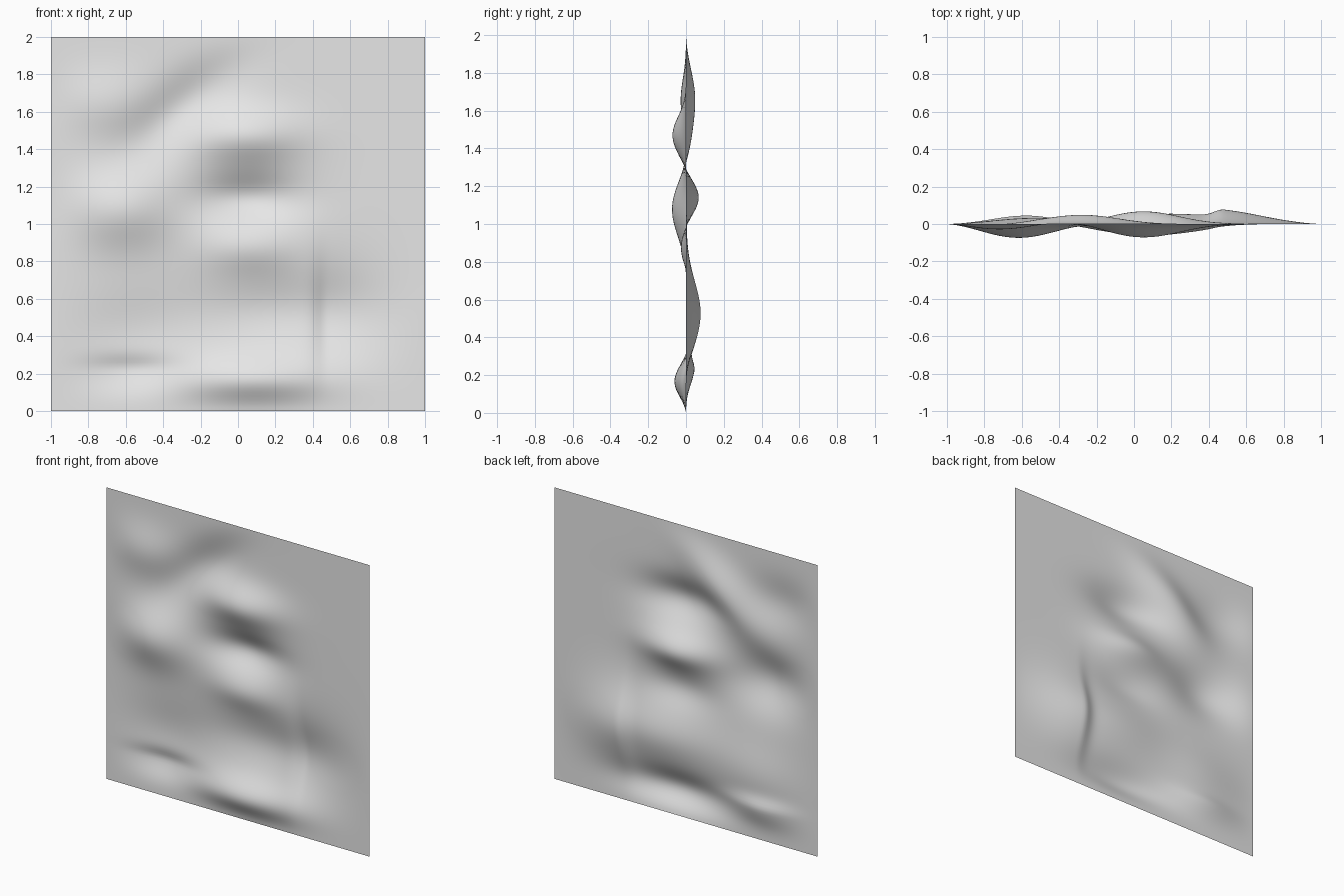
import bpy
import bmesh
from math import sin, cos, exp, tanh, radians

if "Cube" in bpy.data.objects:
    bpy.data.objects.remove(bpy.data.objects["Cube"], do_unlink=True)


def material(name, colour):
    mat = bpy.data.materials.new(name)
    mat.use_nodes = True
    mat.diffuse_color = colour
    mat.node_tree.nodes["Principled BSDF"].inputs["Base Color"].default_value = colour
    return mat


def swell(x, z, cx, cz, depth, near, far, across, angle=0):
    """Soft bump with its own falloff before, after and across its axis."""
    c, s = cos(radians(angle)), sin(radians(angle))
    u = (x - cx) * c + (z - cz) * s
    v = (z - cz) * c - (x - cx) * s
    return depth * exp(-(u / (near if u < 0 else far)) ** 2 - (v / across) ** 2)


# Bumps: centre x, centre z, depth, falloff near, far, across, angle
SWELLS = [
    # middle column, bottom to top
    (0.08, 0.15, -0.075, 0.38, 0.38, 0.13),
    (0.2, 0.53, 0.055, 0.45, 0.45, 0.2),
    (0.05, 0.87, -0.03, 0.25, 0.25, 0.12),
    (0.05, 1.14, 0.068, 0.27, 0.27, 0.12),
    (0.05, 1.47, -0.072, 0.28, 0.28, 0.14),
    # right-hand crease that tapers to the border
    (0.48, 0.52, 0.04, 0.07, 0.32, 0.3),
    # diagonal fold and the hollows beside it
    (-0.3, 1.62, 0.055, 0.36, 0.36, 0.15, 40),
    (-0.62, 1.08, -0.075, 0.27, 0.27, 0.2),
    (-0.72, 1.65, -0.03, 0.25, 0.25, 0.17),
    # lower corner shelf with a sharp upper lip
    (-0.55, 0.42, 0.03, 0.3, 0.3, 0.22),
    (-0.57, 0.22, 0.037, 0.13, 0.07, 0.25, 90),
]


def relief(x, z):
    # Border stays pinned flat
    pin = 1
    for d in (1 - abs(x), z, 2 - z):
        pin *= tanh(max(d, 0) / 0.13)
    return pin * sum(swell(x, z, *s) for s in SWELLS)


# Rippled square sheet standing upright
bm = bmesh.new()
bmesh.ops.create_grid(bm, x_segments=100, y_segments=100, size=1)
for v in bm.verts:
    x, z = v.co.x, v.co.y + 1
    v.co = (x, relief(x, z), z)
for f in bm.faces:
    f.smooth = True
mesh = bpy.data.meshes.new("rippled_sheet")
bm.to_mesh(mesh)
bm.free()
mesh.materials.append(material("light grey", (0.8, 0.8, 0.8, 1)))
sheet = bpy.data.objects.new("rippled_sheet", mesh)
bpy.context.collection.objects.link(sheet)
